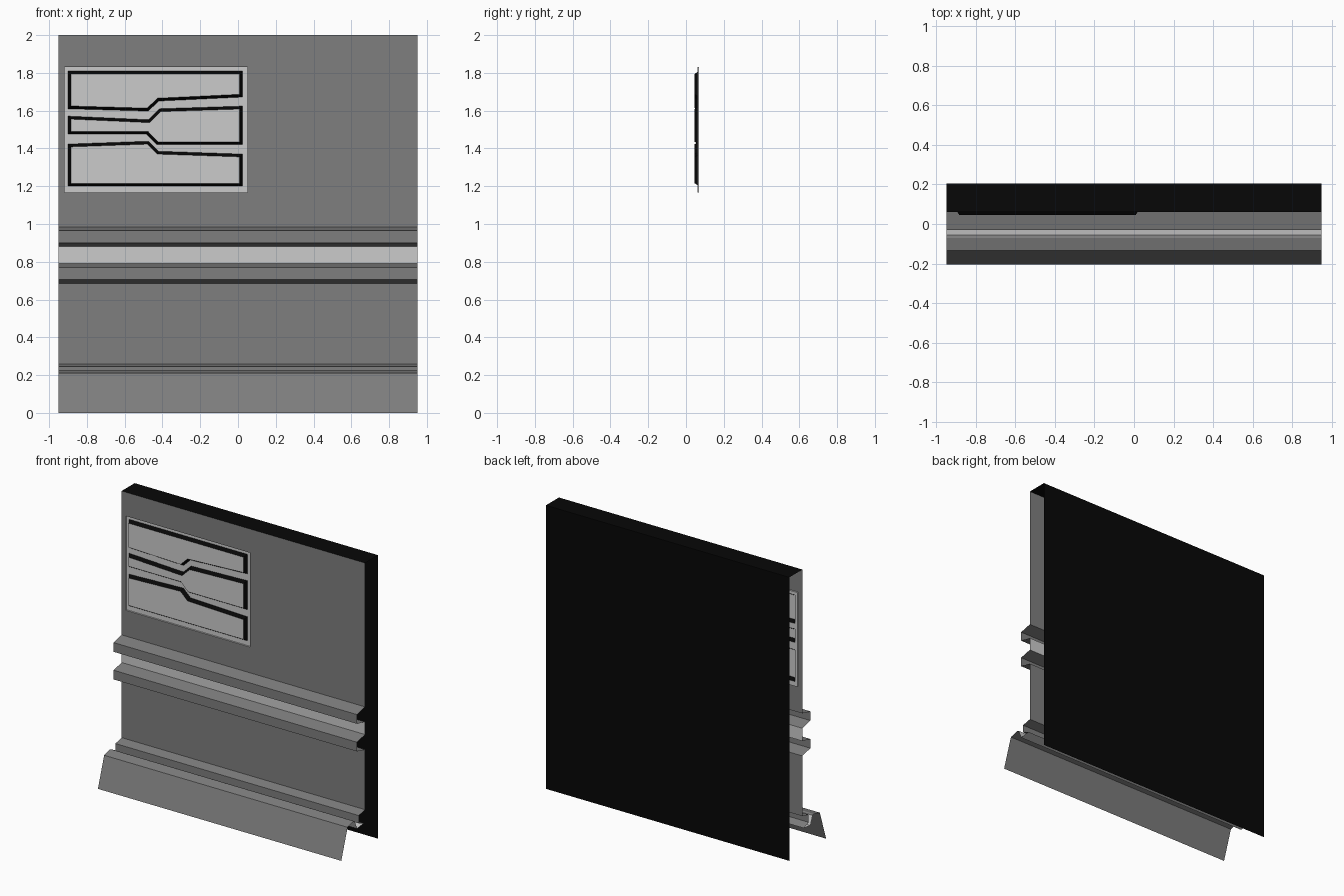
import bpy, bmesh

if "Cube" in bpy.data.objects:
    bpy.data.objects.remove(bpy.data.objects["Cube"])

HALF = 0.95      # half width along x
WALL = 0.06      # y of the wall front
FRAME = 0.07     # y of the recessed frame plate
RAISED = 0.046   # y of the raised panel faces


def shade(name, v):
    m = bpy.data.materials.new(name)
    m.diffuse_color = (v, v, v, 1)
    m.use_nodes = True
    m.node_tree.nodes["Principled BSDF"].inputs["Base Color"].default_value = m.diffuse_color
    return m


black = shade("black", 0.002)
dark = shade("dark_grey", 0.21)
light = shade("light_grey", 0.8)


def finish(name, bm, mats):
    me = bpy.data.meshes.new(name)
    bm.to_mesh(me)
    bm.free()
    for m in mats:
        me.materials.append(m)
    ob = bpy.data.objects.new(name, me)
    bpy.context.collection.objects.link(ob)
    return ob


def strip(bm, profile, light_bands=()):
    """Open sheet: sweep a (y, z) profile across the full width."""
    rows = [[bm.verts.new((x, y, z)) for x in (-HALF, HALF)] for y, z in profile]
    for i, ((a, b), (c, d)) in enumerate(zip(rows, rows[1:])):
        bm.faces.new((a, c, d, b)).material_index = int(i in light_bands)


def plate(bm, loops, y):
    """Flat sheet facing the front; loops after the first are holes."""
    edges = []
    for loop in loops:
        vs = [bm.verts.new((x, y, z)) for x, z in loop]
        edges += [bm.edges.new((vs[i - 1], vs[i])) for i in range(len(vs))]
    res = bmesh.ops.triangle_fill(bm, edges=edges, use_beauty=True, normal=(0, -1, 0))
    for f in res["geom"]:
        if isinstance(f, bmesh.types.BMFace):
            f.normal_update()
            if f.normal.y > 0:
                f.normal_flip()


def rect(x0, x1, z0, z1):
    return [(x0, z0), (x1, z0), (x1, z1), (x0, z1)]


def rail(top):
    """Protruding rail section hanging from the given height."""
    return [(WALL, top), (-0.03, top - 0.02), (-0.03, top - 0.085), (WALL, top - 0.105)]


recess = rect(-0.918, 0.051, 1.167, 1.832)
panels = [
    [(-0.90, 1.61), (-0.475, 1.598), (-0.42, 1.651), (0.024, 1.672), (0.024, 1.81), (-0.90, 1.81)],
    [(-0.90, 1.476), (-0.484, 1.476), (-0.43, 1.42), (0.024, 1.42),
     (0.024, 1.624), (-0.415, 1.61), (-0.475, 1.552), (-0.90, 1.571)],
    [(-0.90, 1.20), (0.024, 1.20), (0.024, 1.37), (-0.42, 1.385), (-0.475, 1.438), (-0.90, 1.423)],
]

# front wall: upper sheet with recess opening, two rails, low rail, gutter and skirt
bm = bmesh.new()
plate(bm, [rect(-HALF, HALF, 0.985, 2.0), recess], WALL)
strip(bm, rail(0.985) + rail(0.79) + [
    (WALL, 0.26), (-0.01, 0.245), (-0.01, 0.19), (0.045, 0.17),
    (-0.03, 0.16), (-0.055, 0.222), (-0.07, 0.226), (-0.135, 0.21), (-0.205, 0.0)],
    light_bands=(3, 11, 12))
finish("front_wall", bm, [dark, light])

# black top and back
bm = bmesh.new()
strip(bm, [(0.205, 0.0), (0.205, 2.0), (WALL, 2.0)])
finish("back_and_top", bm, [black])

# recessed frame with its rim and panel openings
bm = bmesh.new()
plate(bm, [recess] + panels, FRAME)
outer = [bm.verts.new((x, WALL, z)) for x, z in recess]
inner = [bm.verts.new((x, FRAME, z)) for x, z in recess]
for i in range(4):
    bm.faces.new((outer[i - 1], outer[i], inner[i], inner[i - 1]))
bmesh.ops.remove_doubles(bm, verts=bm.verts, dist=1e-5)
finish("frame_plate", bm, [light])

# raised panels with black sloping borders
for n, outline in enumerate(panels, 1):
    bm = bmesh.new()
    face = bm.faces.new([bm.verts.new((x, FRAME, z)) for x, z in outline])
    face.normal_update()
    border = bmesh.ops.inset_region(bm, faces=[face], thickness=0.015,
                                    use_boundary=True, use_even_offset=True)
    for f in border["faces"]:
        f.material_index = 1
    for v in face.verts:
        v.co.y = RAISED
    finish(f"raised_panel_{n}", bm, [light, black])
